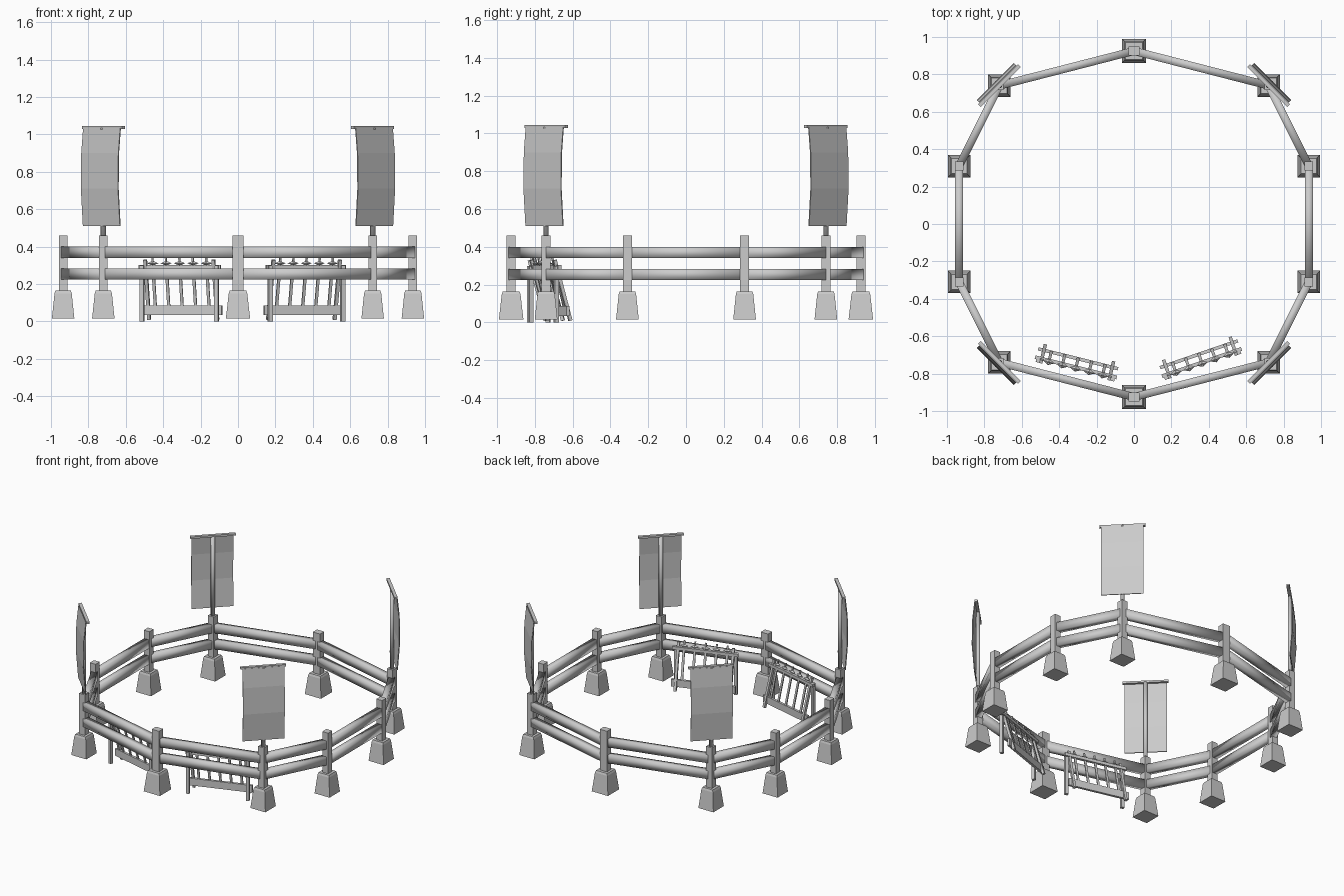
import bpy, bmesh
from math import radians, pi
from mathutils import Matrix, Vector

cube = bpy.data.objects.get("Cube")
if cube:
    bpy.data.objects.remove(cube)

grey = bpy.data.materials.new("plain grey")
grey.use_nodes = True
GREY = (0.6, 0.6, 0.6, 1)
grey.diffuse_color = GREY
grey.node_tree.nodes["Principled BSDF"].inputs["Base Color"].default_value = GREY


def finish(name, bm, matrix=Matrix(), smooth=False):
    mesh = bpy.data.meshes.new(name)
    bmesh.ops.recalc_face_normals(bm, faces=bm.faces)
    for f in bm.faces:
        f.smooth = smooth
    bm.to_mesh(mesh)
    bm.free()
    mesh.materials.append(grey)
    ob = bpy.data.objects.new(name, mesh)
    ob.matrix_world = matrix
    bpy.context.collection.objects.link(ob)
    return ob


def beam(bm, a, b, width, height):
    """Add a rectangular beam from a to b."""
    a, b = Vector(a), Vector(b)
    d = b - a
    side = Vector((0, 0, 1)).cross(d)
    side = side.normalized() if side.length > 1e-5 else Vector((1, 0, 0))
    up = d.normalized().cross(side)
    rot = Matrix((side, up, d.normalized())).transposed().to_4x4()
    m = Matrix.Translation((a + b) / 2) @ rot @ Matrix.Diagonal((width, height, d.length, 1))
    bmesh.ops.create_cube(bm, size=1, matrix=m)


def frustum(bm, x, y, z0, z1, r0, r1, sides=4):
    m = Matrix.Translation((x, y, (z0 + z1) / 2)) @ Matrix.Rotation(pi / sides, 4, 'Z')
    bmesh.ops.create_cone(bm, cap_ends=True, segments=sides, radius1=r0, radius2=r1,
                          depth=z1 - z0, matrix=m)


# Ring of ten posts
quarter = [(0.935, 0.31), (0.72, 0.74)]
right = [(x, -y) for x, y in reversed(quarter)] + quarter
ring = [(0, -0.925)] + right + [(0, 0.925)] + [(-x, y) for x, y in reversed(right)]

for i, (x, y) in enumerate(ring):
    # Stone foot with a tapered body
    wide = 1.08 if x == 0 else 1
    bm = bmesh.new()
    frustum(bm, x, y, 0.015, 0.15, 0.085 * wide, 0.065 * wide)
    frustum(bm, x, y, 0.15, 0.165, 0.065 * wide, 0.058 * wide)
    finish(f"post_foot_{i}", bm)
    # Wooden post
    bm = bmesh.new()
    beam(bm, (x, y, 0.1), (x, y, 0.46), 0.058 if x == 0 else 0.046, 0.048)
    finish(f"post_{i}", bm)
    # Two rails to the next post
    nx, ny = ring[(i + 1) % len(ring)]
    for label, z in (("lower", 0.254), ("upper", 0.37)):
        bm = bmesh.new()
        beam(bm, (x, y, z), (nx, ny, z), 0.042, 0.06)
        finish(f"{label}_rail_{i}", bm, smooth=True)

# Banners on the four diagonal posts; local +y points outward
for sx in (-1, 1):
    for sy in (-1, 1):
        tag = ("back" if sy > 0 else "front") + ("_left" if sx > 0 else "_right")
        out = Vector((sx, sy, 0)).normalized()
        place = Matrix.Translation((sx * 0.72, sy * 0.74, 0)) @ out.to_track_quat('Y', 'Z').to_matrix().to_4x4()
        bm = bmesh.new()
        frustum(bm, 0, 0, 0.44, 1.035, 0.015, 0.015, 8)
        finish("banner_pole_" + tag, bm, place, True)
        bpy.context.view_layer.objects.active = None
        bm = bmesh.new()
        beam(bm, (-0.152, 0, 1.037), (0.152, 0, 1.037), 0.022, 0.014)
        finish("banner_crossbar_" + tag, bm, place)
        # Cloth sheet bellied outward
        bm = bmesh.new()
        rows = [[bm.verts.new((x, y, z)) for x in (-0.14, 0.14)]
                for z, y in ((1.035, 0.01), (0.9, 0.024), (0.71, 0.027), (0.51, 0.012))]
        for r, s in zip(rows, rows[1:]):
            bm.faces.new((r[0], r[1], s[1], s[0]))
        cloth = finish("banner_cloth_" + tag, bm, place)
        solid = cloth.modifiers.new("thickness", 'SOLIDIFY')
        solid.thickness = 0.006
        solid.offset = 0

# Two leaning sword racks; local +y points into the ring
for side, x, y, angle in (("right", -0.305, -0.745, -14), ("left", 0.355, -0.72, 19)):
    place = Matrix.Translation((x, y, 0)) @ Matrix.Rotation(radians(angle), 4, 'Z')
    # Frame: upright legs, leaning legs, top and bottom rails
    bm = bmesh.new()
    for s in (-1, 1):
        beam(bm, (s * 0.205, -0.035, 0), (s * 0.205, -0.035, 0.3), 0.022, 0.022)
        beam(bm, (s * 0.188, 0.05, 0.01), (s * 0.188, -0.038, 0.33), 0.018, 0.018)
    beam(bm, (-0.225, -0.022, 0.292), (0.225, -0.022, 0.292), 0.02, 0.022)
    beam(bm, (-0.22, 0.025, 0.06), (0.22, 0.025, 0.06), 0.018, 0.052)
    finish("rack_frame_" + side, bm, place)
    # Swords with diamond guards
    for k in range(5):
        sx = (k - 2) * 0.074
        bm = bmesh.new()
        beam(bm, (sx, 0.03, 0.07), (sx, -0.03, 0.31), 0.016, 0.008)
        beam(bm, (sx, -0.03, 0.31), (sx, -0.038, 0.345), 0.01, 0.01)
        m = Matrix.Translation((sx, -0.03, 0.311)) @ Matrix.Diagonal((0.031, 0.016, 0.013, 1))
        bmesh.ops.create_cone(bm, segments=4, radius1=1, radius2=0, depth=1, cap_ends=True,
                              matrix=m @ Matrix.Translation((0, 0, 0.5)))
        bmesh.ops.create_cone(bm, segments=4, radius1=0, radius2=1, depth=1, cap_ends=True,
                              matrix=m @ Matrix.Translation((0, 0, -0.5)))
        finish(f"rack_sword_{side}_{k}", bm, place)
